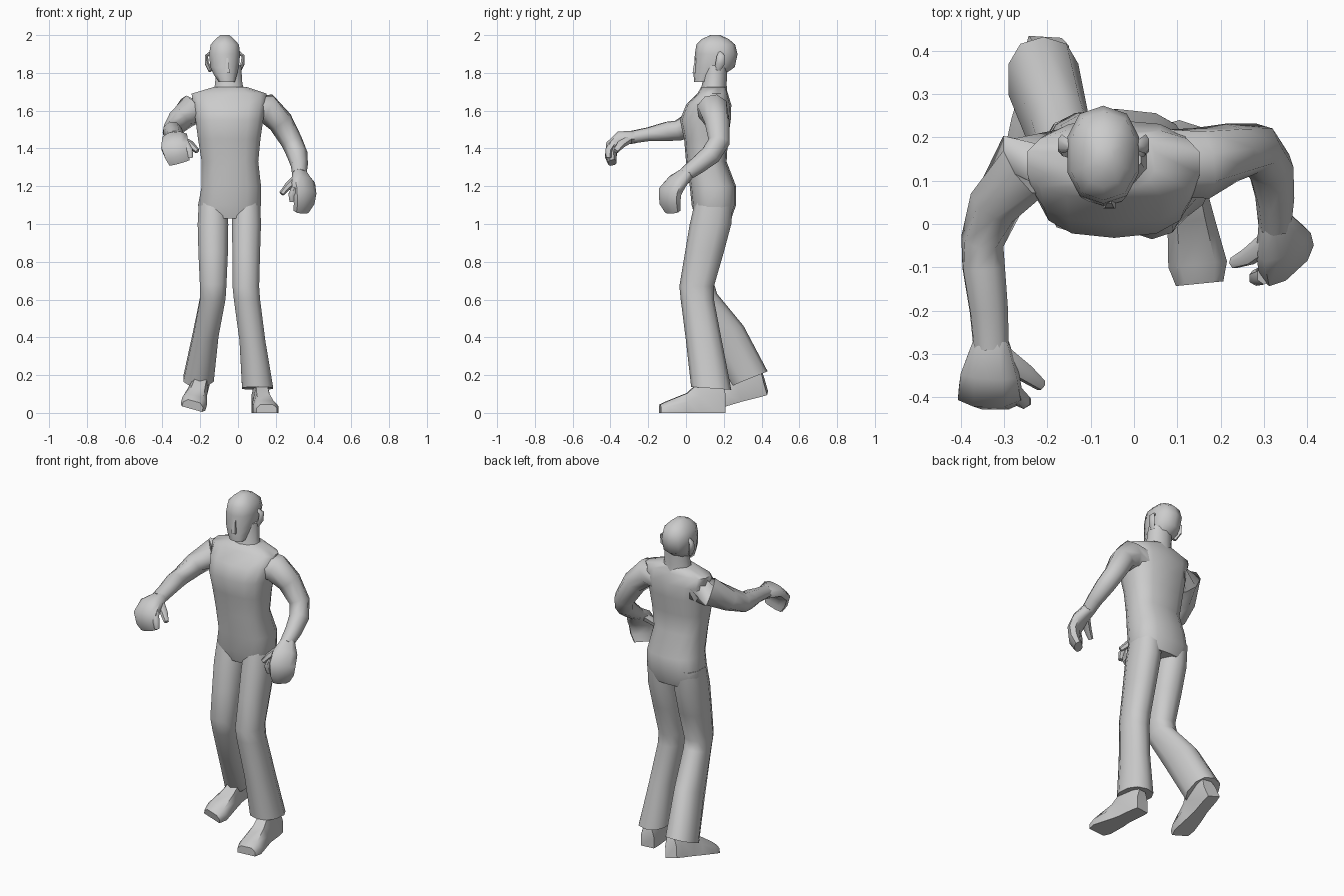
import bpy, bmesh
from math import sin, cos, pi, copysign
from mathutils import Vector, Matrix


def build(name, rings, angle=60):
    """Skin a list of equal-length point rings and cap both ends."""
    bm = bmesh.new()
    loops = [[bm.verts.new(p) for p in r] for r in rings]
    n = len(loops[0])
    for a, b in zip(loops, loops[1:]):
        for i in range(n):
            j = (i + 1) % n
            bm.faces.new((a[i], a[j], b[j], b[i]))
    bm.faces.new(loops[0])
    bm.faces.new(loops[-1])
    bmesh.ops.recalc_face_normals(bm, faces=bm.faces)
    me = bpy.data.meshes.new(name)
    bm.to_mesh(me)
    bm.free()
    ob = bpy.data.objects.new(name, me)
    bpy.context.collection.objects.link(ob)
    bpy.ops.object.select_all(action='DESELECT')
    ob.select_set(True)
    bpy.context.view_layer.objects.active = ob
    bpy.ops.object.shade_smooth_by_angle(angle=angle * pi / 180)
    return ob


def spow(v, e):
    return copysign(abs(v) ** e, v)


def stack(name, rows, n=12, e=1.0):
    """Rows: z, x0, x1, y0, y1 and optional rise of the back edge."""
    rings = []
    for z, x0, x1, y0, y1, *rise in rows:
        k = rise[0] if rise else 0
        ring = []
        for i in range(n):
            t = 2 * pi * (i + .5) / n
            c, s = spow(cos(t), e), spow(sin(t), e)
            ring.append(((x0 + x1) / 2 + (x1 - x0) / 2 * c,
                         (y0 + y1) / 2 + (y1 - y0) / 2 * s, z + k * s))
        rings.append(ring)
    return build(name, rings)


def tube(name, pts, side, n=8, e=1.0):
    """Points: x, y, z, half width along side, half thickness."""
    P = [Vector(p[:3]) for p in pts]
    rings = []
    for i, p in enumerate(pts):
        t = (P[min(i + 1, len(P) - 1)] - P[max(i - 1, 0)]).normalized()
        u = Vector(side)
        u = (u - t * u.dot(t)).normalized()
        v = t.cross(u)
        rings.append([P[i] + u * p[3] * spow(cos(2 * pi * (k + .5) / n), e)
                      + v * p[4] * spow(sin(2 * pi * (k + .5) / n), e) for k in range(n)])
    return build(name, rings)


# torso and neck
stack("torso", [
    (1.03, -.19, .10, .05, .24), (1.10, -.215, .125, .03, .265),
    (1.20, -.195, .125, .02, .265), (1.33, -.195, .11, .0, .215),
    (1.45, -.215, .122, -.01, .222), (1.55, -.228, .137, -.032, .237),
    (1.63, -.24, .15, .0, .24), (1.69, -.25, .155, .06, .222),
    (1.725, -.13, .05, .08, .21)], 14, .75)
stack("neck", [(1.68, -.14, .05, .07, .22), (1.74, -.125, .027, .085, .215),
               (1.84, -.12, .02, .10, .22)], 10)

# head with nose and ears
stack("head", [
    (1.752, -.105, -.015, .043, .13), (1.79, -.13, -.003, .04, .20),
    (1.83, -.15, .008, .043, .258), (1.90, -.157, .015, .047, .273),
    (1.95, -.148, .008, .055, .26), (1.98, -.12, -.02, .085, .225),
    (2.0, -.095, -.045, .13, .18)], 10, .85)
stack("nose", [(1.80, -.078, -.037, .026, .09), (1.82, -.072, -.042, .028, .09),
               (1.88, -.064, -.05, .042, .09)], 4)
for s, nm in ((-1, "right_ear"), (1, "left_ear")):
    cx = -.07 + s * .075
    tube(nm, [(cx, .165, 1.81, .012, .015), (cx + s * .02, .18, 1.85, .012, .024),
              (cx + s * .022, .185, 1.89, .010, .022), (cx, .18, 1.905, .01, .012)],
         (1, 0, 0), 6)

# flared trouser legs
stack("left_leg", [
    (1.13, -.03, .12, .05, .25), (1.0, -.035, .125, .02, .24),
    (.85, -.033, .12, -.005, .20), (.67, -.032, .115, -.035, .148),
    (.60, -.025, .12, -.028, .148), (.38, .005, .148, .0, .19),
    (.13, .018, .19, .027, .24, -.008)], 10, .85)
stack("right_leg", [
    (1.13, -.21, -.06, .05, .25), (1.0, -.217, -.048, .02, .24),
    (.85, -.213, -.05, .0, .20), (.68, -.205, -.058, -.022, .15),
    (.61, -.203, -.063, .0, .165, .02), (.42, -.24, -.10, .105, .305, .04),
    (.18, -.293, -.125, .235, .432, .04)], 10, .85)


# feet: sections run from heel to toe
def foot(name, loc, yaw, pitch, roll):
    m = (Matrix.Translation(loc) @ Matrix.Rotation(yaw, 4, 'Z')
         @ Matrix.Rotation(pitch, 4, 'X') @ Matrix.Rotation(roll, 4, 'Y'))
    rings = []
    for d, w, h, c in ((0, .04, .12, 0), (.04, .045, .17, 0), (.14, .045, .16, 0),
                       (.20, .055, .105, 0), (.30, .068, .065, .005),
                       (.345, .055, .045, .005)):
        sec = ((-w, 0), (w, 0), (w, .55 * h), (.6 * w, h), (-.6 * w, h), (-w, .55 * h))
        rings.append([m @ Vector((x + c, -d, z)) for x, z in sec])
    build(name, rings, 50)


foot("left_foot", (.112, .205, 0), .10, 0, 0)
foot("right_foot", (-.205, .432, .105), -.13, .245, .28)

# right arm, reaching forward
tube("right_arm", [
    (-.17, .14, 1.60, .085, .08), (-.255, .135, 1.60, .085, .083),
    (-.32, .045, 1.54, .062, .066), (-.35, -.04, 1.495, .05, .056),
    (-.347, -.10, 1.49, .052, .054), (-.335, -.2, 1.475, .047, .038),
    (-.33, -.285, 1.46, .043, .035)], (1, .5, 0))
tube("right_hand", [
    (-.33, -.27, 1.46, .042, .033), (-.333, -.345, 1.455, .07, .036),
    (-.333, -.392, 1.41, .078, .036), (-.32, -.398, 1.36, .07, .032),
    (-.31, -.39, 1.325, .058, .024)], (1, 0, .15), 8, .8)
tube("right_thumb", [(-.30, -.31, 1.445, .028, .024), (-.25, -.345, 1.42, .022, .02),
                     (-.215, -.372, 1.385, .014, .014)], (0, 1, 0), 6)
tube("right_index_finger", [(-.28, -.385, 1.43, .02, .02), (-.255, -.41, 1.39, .018, .018),
                            (-.25, -.41, 1.35, .014, .014)], (1, 0, 0), 6)

# left arm, bent beside the hip
tube("left_arm", [
    (.07, .14, 1.605, .085, .08), (.155, .14, 1.61, .085, .083),
    (.225, .165, 1.54, .068, .068), (.285, .175, 1.435, .058, .058),
    (.315, .13, 1.365, .055, .055), (.325, .06, 1.31, .047, .045),
    (.325, -.005, 1.262, .038, .038)], (.3, 1, 0))
tube("left_hand", [
    (.325, .01, 1.27, .038, .035), (.345, -.045, 1.225, .07, .036),
    (.352, -.085, 1.17, .076, .036), (.35, -.085, 1.11, .068, .032),
    (.335, -.07, 1.065, .05, .024)], (.7, .72, 0), 8, .8)
tube("left_thumb", [(.31, -.04, 1.24, .026, .024), (.265, -.075, 1.20, .022, .02),
                    (.23, -.09, 1.16, .014, .014)], (0, 1, 0), 6)
tube("left_index_finger", [(.30, -.12, 1.19, .02, .02), (.282, -.125, 1.155, .018, .018),
                           (.285, -.115, 1.12, .014, .014)], (1, 0, 0), 6)
